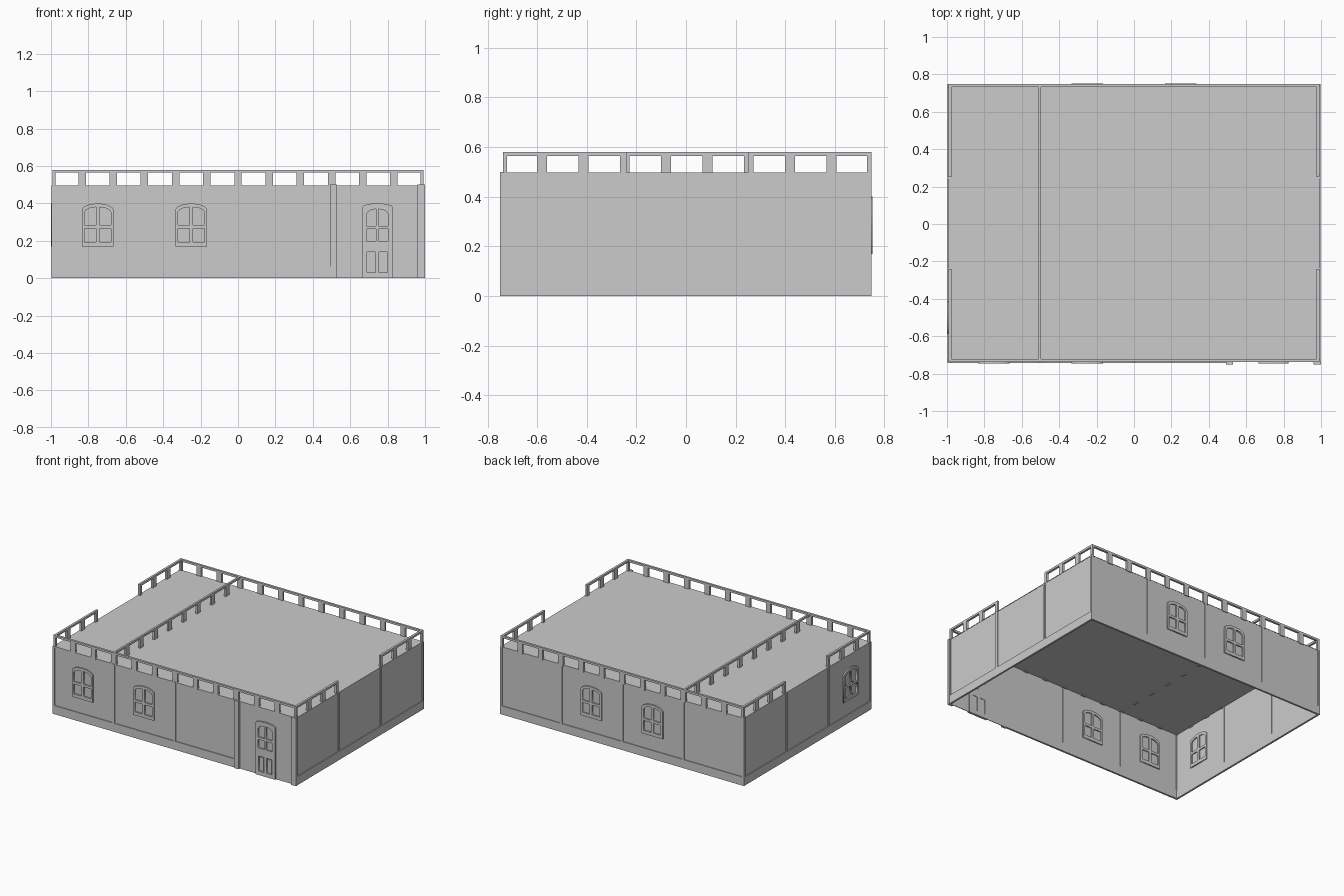
import bpy, bmesh, math
from mathutils import Matrix, Vector

if "Cube" in bpy.data.objects:
    bpy.data.objects.remove(bpy.data.objects["Cube"])

YC = 0.003  # small offset of the wall ring
TOP = 0.497


def side_matrix(angle):
    return Matrix.Translation((0, YC, 0)) @ Matrix.Rotation(math.radians(angle), 4, 'Z')


def boxes(name, items, mat=Matrix()):
    """One object from boxes given as (x0, x1, y0, y1, z0, z1)."""
    bm = bmesh.new()
    for x0, x1, y0, y1, z0, z1 in items:
        m = Matrix.Translation(((x0 + x1) / 2, (y0 + y1) / 2, (z0 + z1) / 2))
        m = m @ Matrix.Diagonal((x1 - x0, y1 - y0, z1 - z0, 1))
        bmesh.ops.create_cube(bm, size=1, matrix=mat @ m)
    me = bpy.data.meshes.new(name)
    bm.to_mesh(me)
    bm.free()
    ob = bpy.data.objects.new(name, me)
    bpy.context.collection.objects.link(ob)
    return ob


def pierced_plate(name, loops, u, v, half_depth, mat):
    """Upright plate from an outline and hole outlines (u, z)."""
    cu = bpy.data.curves.new(name, 'CURVE')
    cu.dimensions, cu.fill_mode, cu.extrude = '2D', 'BOTH', half_depth
    for pts in loops:
        sp = cu.splines.new('POLY')
        sp.points.add(len(pts) - 1)
        for p, (x, z) in zip(sp.points, pts):
            p.co = (x, z, 0, 1)
        sp.use_cyclic_u = True
    tmp = bpy.data.objects.new(name + "_outline", cu)
    bpy.context.collection.objects.link(tmp)
    bpy.context.view_layer.update()
    me = bpy.data.meshes.new_from_object(tmp.evaluated_get(bpy.context.evaluated_depsgraph_get()))
    bpy.data.objects.remove(tmp)
    me.transform(mat @ Matrix.Translation((u, v, 0)) @ Matrix.Rotation(math.pi / 2, 4, 'X'))
    ob = bpy.data.objects.new(name, me)
    bpy.context.collection.objects.link(ob)
    return ob


def arch(w, z0, zs, zt, n=8):
    """Rectangle with a low arched top."""
    top = [(w * math.cos(math.pi * i / n), zs + (zt - zs) * math.sin(math.pi * i / n))
           for i in range(n + 1)]
    return [(-w, z0), (w, z0)] + top


def panes(a, b, z0, z1, z2, z3):
    """Four panes, the upper pair with curved outer corners."""
    low = [(a, z0), (b, z0), (b, z1), (a, z1)]
    m = (a + b) / 2
    up = [(a, z2), (b, z2), (b, z3 - 0.025), (b - 0.008, z3 - 0.014), (m, z3 - 0.004), (a, z3)]
    return [[(s * x, z) for x, z in p] for s in (1, -1) for p in (low, up)]


def window(name, u, d, mat):
    loops = [arch(0.085, 0.17, 0.365, 0.40)] + panes(0.01, 0.07, 0.195, 0.267, 0.285, 0.38)
    pierced_plate(name, loops, u, -d + 0.007, 0.011, mat)


def wall(name, half, d, joints, angle, windows=(), plinth_end=None):
    """Thin recessed sheet with plinth, joint strips and windows; outward is local -y."""
    mat = side_matrix(angle)
    end = half if plinth_end is None else plinth_end
    boxes(name + "_panels", [(-half, half, -d + 0.006, -d + 0.010, 0, TOP)], mat)
    trim = [(-half, end, -d, -d + 0.014, 0, 0.063)]
    for u in joints:
        a, b = max(u - 0.009, -half), min(u + 0.009, half)
        trim.append((a, b, -d, -d + 0.014, 0.063, TOP))
    boxes(name + "_trim", trim, mat)
    for i, u in enumerate(windows):
        window(f"{name}_window_{i + 1}", u, d, mat)
    return mat


def railing(name, axis, c, a, b, posts, t=0.016):
    """Top bar on square openings, along x or y at cross position c."""
    spans = [(a, b, 0.565, 0.58)]
    for p in posts:
        spans.append((max(p - 0.02, a), min(p + 0.02, b), 0.487, 0.566))
    if axis == 'x':
        items = [(s, e, c - t / 2, c + t / 2, z0, z1) for s, e, z0, z1 in spans]
    else:
        items = [(c - t / 2, c + t / 2, s, e, z0, z1) for s, e, z0, z1 in spans]
    boxes(name, items)


# Four walls
XD, YD = 0.997, 0.745
front = wall("front_wall", XD, YD, (-0.99, -0.5, 0), 0, (-0.75, -0.25), 0.5)
wall("back_wall", XD, YD, (-0.99, -0.5, 0, 0.5, 0.99), 180, (-0.25, 0.25))
ends = (-0.737, -0.245, 0.247, 0.741)
wall("right_wall", YD, XD, ends, 90)
wall("left_wall", YD, XD, ends, -90, (0.503,))

# Roof slab
boxes("roof", [(-0.993, 0.993, -0.737, 0.743, TOP - 0.004, TOP)])

# Door bay pillars
boxes("door_pillars", [(a, b, -0.753, -0.735, 0, 0.5) for a, b in ((0.493, 0.53), (0.96, 1.0))], front)

# Door with arched top, four panes and two lower panels
door = [arch(0.08, 0, 0.382, 0.40)] + panes(0.007, 0.057, 0.2, 0.262, 0.28, 0.37)
door += [[(s * x, z) for x, z in ((0.01, 0.03), (0.055, 0.03), (0.055, 0.14), (0.01, 0.14))]
         for s in (1, -1)]
pierced_plate("door", door, 0.745, -0.741, 0.009, front)
boxes("door_lower_panels", [(0.745 + s * 0.0325 - 0.018, 0.745 + s * 0.0325 + 0.018,
                             -0.746, -0.737, 0.037, 0.133) for s in (1, -1)], front)

# Roof railings: full front, back and divider, open middle on both sides
px = [-0.995] + [k / 6 for k in range(-5, 6)] + [0.995]
py = [-0.745] + [YC - 0.75 + k / 6 for k in range(1, 9)] + [0.75]
railing("front_railing", 'x', -0.729, -0.993, 0.991, px)
railing("back_railing", 'x', 0.740, -0.993, 0.991, px)
railing("divider_railing", 'y', -0.503, -0.732, 0.742, py, 0.014)
for label, x in (("left", -0.983), ("right", 0.983)):
    railing(label + "_front_railing", 'y', x, -0.737, -0.24, py[:4])
    railing(label + "_back_railing", 'y', x, 0.25, 0.747, py[6:])
